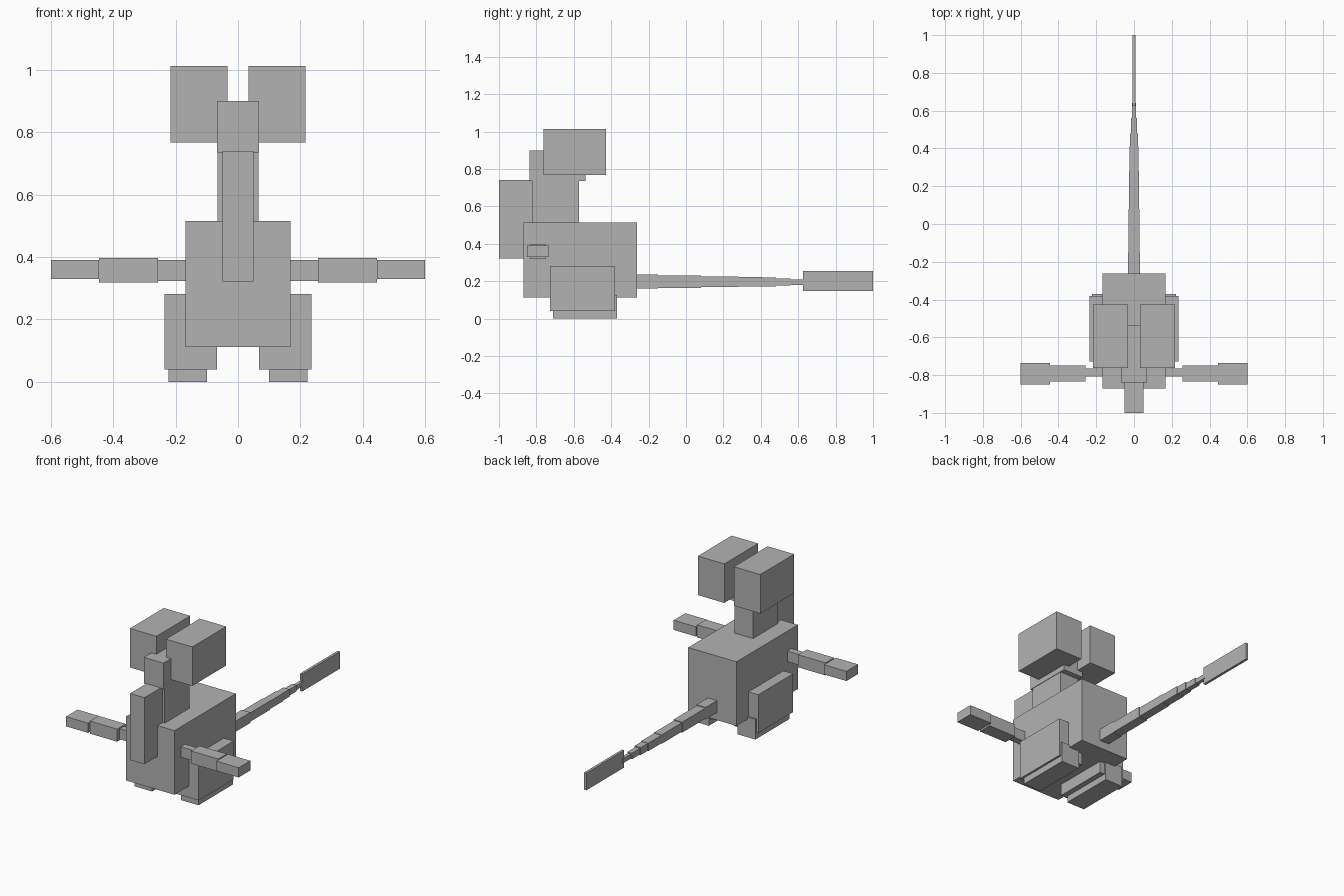
import bpy

default = bpy.data.objects.get("Cube")
if default:
    bpy.data.objects.remove(default, do_unlink=True)

GREY = (0.45, 0.45, 0.45, 1)
mat = bpy.data.materials.new("plain grey")
mat.use_nodes = True
mat.diffuse_color = GREY
bsdf = mat.node_tree.nodes["Principled BSDF"]
bsdf.inputs["Base Color"].default_value = GREY
bsdf.inputs["Roughness"].default_value = 0.8


def box(name, x, y, z):
    """Box spanning the given (low, high) range on each axis."""
    spans = (x, y, z)
    bpy.ops.mesh.primitive_cube_add(size=1, location=[(a + b) / 2 for a, b in spans])
    ob = bpy.context.object
    ob.name = name
    ob.scale = [b - a for a, b in spans]
    bpy.ops.object.transform_apply(location=False, rotation=False, scale=True)
    ob.data.materials.append(mat)
    return ob


def centred(name, half, y, z):
    return box(name, (-half, half), y, z)


def pair(name, x, y, z):
    box("left_" + name, x, y, z)
    box("right_" + name, (-x[1], -x[0]), y, z)


# Body, neck, head and long snout
centred("body", 0.168, (-0.87, -0.262), (0.112, 0.515))
centred("neck", 0.065, (-0.82, -0.572), (0.50, 0.74))
centred("head", 0.068, (-0.838, -0.538), (0.735, 0.90))
centred("snout", 0.05, (-1.0, -0.818), (0.322, 0.74))

# Ears
pair("ear", (0.033, 0.217), (-0.763, -0.427), (0.768, 1.013))

# Arms
pair("upper_arm", (0.15, 0.26), (-0.808, -0.765), (0.324, 0.39))
pair("forearm", (0.256, 0.446), (-0.833, -0.748), (0.318, 0.397))
pair("hand", (0.446, 0.60), (-0.85, -0.735), (0.329, 0.39))

# Legs
pair("thigh", (0.067, 0.236), (-0.727, -0.38), (0.04, 0.281))
pair("foot", (0.10, 0.223), (-0.71, -0.37), (0.0, 0.127))

# Tail: shrinking segments ending in a flat paddle
# Each segment: end y, half width, low z, high z
segments = [
    (-0.15, 0.032, 0.160, 0.235),
    (0.08, 0.030, 0.164, 0.230),
    (0.28, 0.027, 0.169, 0.225),
    (0.41, 0.025, 0.172, 0.222),
    (0.48, 0.021, 0.173, 0.220),
    (0.56, 0.016, 0.176, 0.214),
    (0.64, 0.011, 0.180, 0.208),
]
start = -0.28
for i, (end, half, low, high) in enumerate(segments):
    centred(f"tail_segment_{i + 1}", half, (start, end), (low, high))
    start = end
centred("tail_paddle", 0.008, (0.625, 1.0), (0.147, 0.255))
